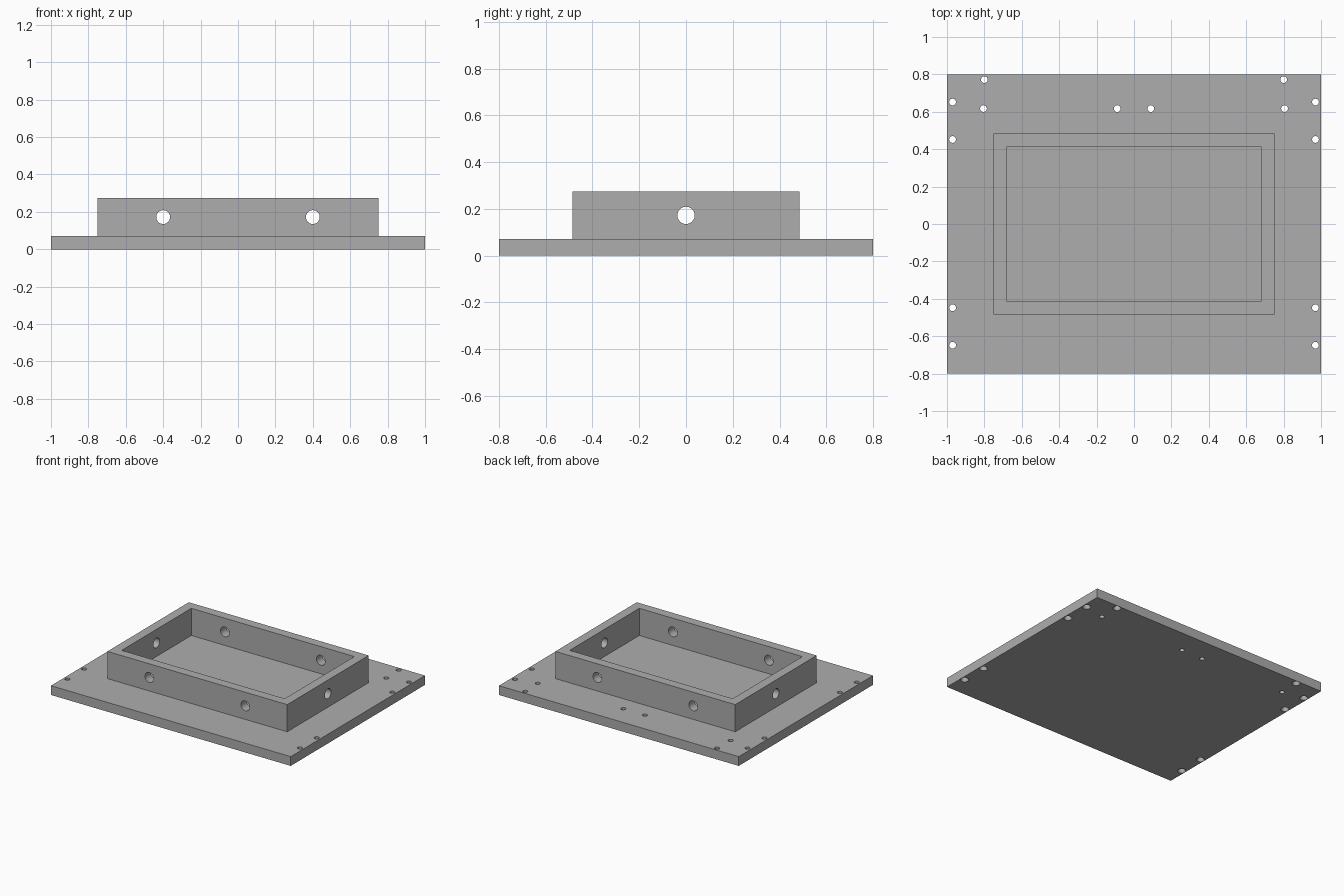
import bpy
import bmesh
from math import pi
from mathutils import Matrix, Vector

default = bpy.data.objects.get("Cube")
if default:
    bpy.data.objects.remove(default)

grey = bpy.data.materials.new("plain grey")
grey.use_nodes = True
colour = (0.42, 0.42, 0.42, 1)
grey.diffuse_color = colour
grey.node_tree.nodes["Principled BSDF"].inputs["Base Color"].default_value = colour


def finish(name, bm):
    mesh = bpy.data.meshes.new(name)
    bm.to_mesh(mesh)
    bm.free()
    mesh.materials.append(grey)
    obj = bpy.data.objects.new(name, mesh)
    bpy.context.collection.objects.link(obj)
    return obj


def box(name, half_x, half_y, bottom, top):
    bm = bmesh.new()
    bmesh.ops.create_cube(bm, size=1)
    bmesh.ops.scale(bm, vec=(2 * half_x, 2 * half_y, top - bottom), verts=bm.verts)
    bmesh.ops.translate(bm, vec=(0, 0, (bottom + top) / 2), verts=bm.verts)
    return finish(name, bm)


def pins(name, places, r_low, r_high, depth, turn=Matrix()):
    """Round cutters centred on each place."""
    bm = bmesh.new()
    for place in places:
        bmesh.ops.create_cone(bm, cap_ends=True, segments=32, radius1=r_low,
                              radius2=r_high, depth=depth,
                              matrix=Matrix.Translation(Vector(place)) @ turn)
    return finish(name, bm)


def cut(obj, cutter):
    """Subtract the cutter for good, then discard it."""
    mod = obj.modifiers.new("cut", "BOOLEAN")
    mod.operation = "DIFFERENCE"
    mod.solver = "EXACT"
    mod.object = cutter
    bpy.context.view_layer.objects.active = obj
    bpy.ops.object.modifier_apply(modifier=mod.name)
    bpy.data.objects.remove(cutter)


def smooth(obj):
    bpy.ops.object.select_all(action="DESELECT")
    obj.select_set(True)
    bpy.context.view_layer.objects.active = obj
    bpy.ops.object.shade_smooth_by_angle(angle=pi / 6)


thick, wall_top, hole_z = 0.07, 0.275, 0.172

# Base plate with plain holes and screw holes countersunk from below
screws = [(0.8, 0.772)] + [(0.97, y) for y in (0.652, 0.452, -0.448, -0.648)]
plain = [(0.805, 0.617), (0.09, 0.617)]


def mirrored(points, z):
    return [(side * x, y, z) for x, y in points for side in (-1, 1)]


plate = box("base_plate", 1, 0.8, 0, thick)
cut(plate, pins("shaft_cutter", mirrored(screws + plain, thick / 2), 0.018, 0.018, 0.2))
cut(plate, pins("countersink_cutter", mirrored(screws, 0.01), 0.034, 0.014, 0.04))
smooth(plate)

# Raised rectangular wall, open at the top, with cross holes
frame = box("raised_wall", 0.75, 0.485, thick, wall_top)
cut(frame, box("pocket_cutter", 0.68, 0.415, 0, 0.5))
cut(frame, pins("front_back_cutter", [(-0.4, 0, hole_z), (0.4, 0, hole_z)],
                0.037, 0.037, 1.2, Matrix.Rotation(pi / 2, 4, "X")))
cut(frame, pins("side_cutter", [(0, 0, hole_z)],
                0.037, 0.037, 1.8, Matrix.Rotation(pi / 2, 4, "Y")))
smooth(frame)
